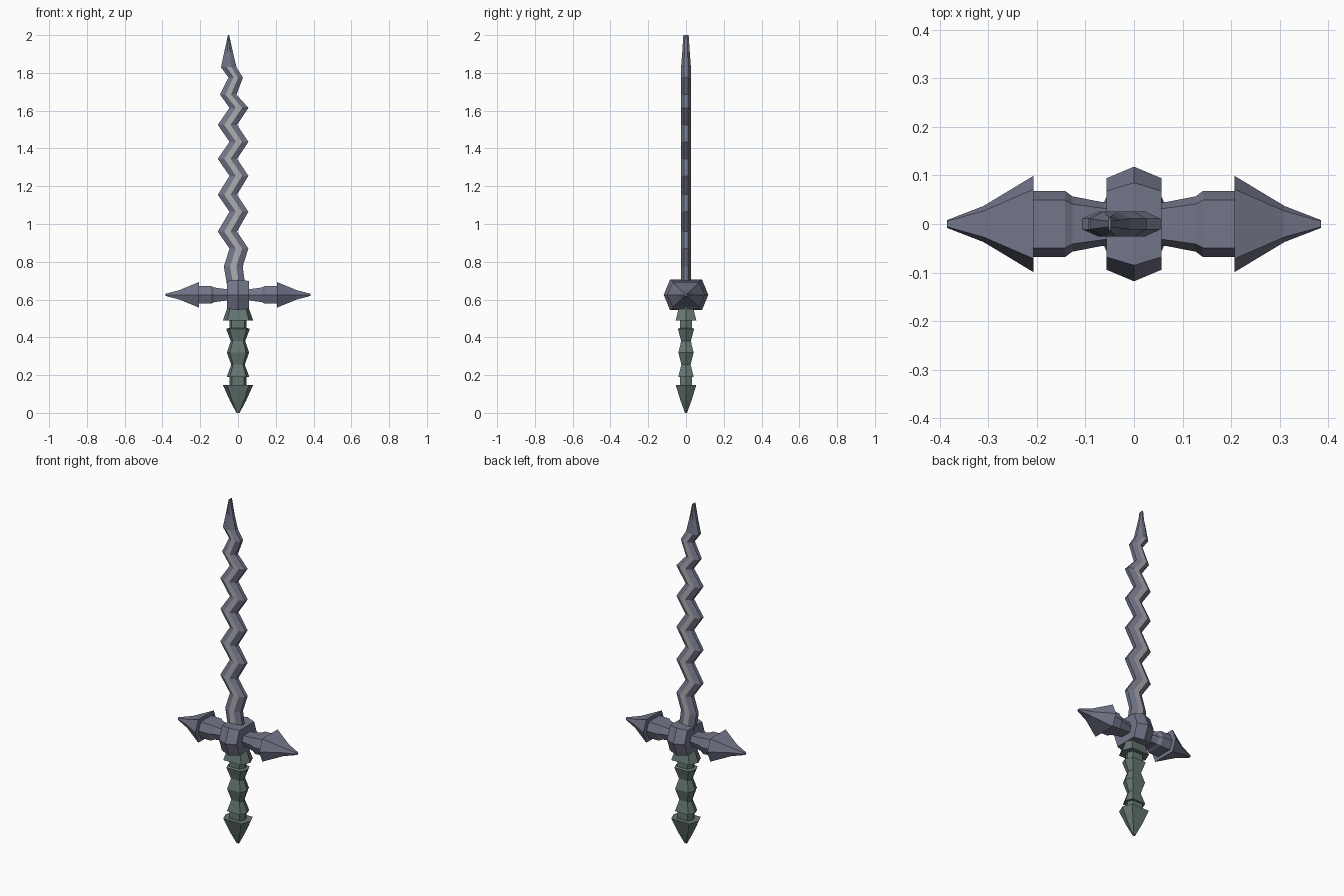
import bpy, bmesh

if "Cube" in bpy.data.objects:
    bpy.data.objects.remove(bpy.data.objects["Cube"])


def material(name, rgb):
    m = bpy.data.materials.new(name)
    m.diffuse_color = (*rgb, 1)
    m.use_nodes = True
    m.node_tree.nodes["Principled BSDF"].inputs["Base Color"].default_value = m.diffuse_color
    return m


STEEL = material("steel", (0.17, 0.18, 0.25))
FULLER = material("pale_fuller", (0.42, 0.42, 0.44))
GRIP = material("grip_green", (0.13, 0.18, 0.17))


def loft(name, rings, mats, stripe=None):
    """Skin a list of equal-length vertex rings and cap both ends."""
    bm = bmesh.new()
    rows = [[bm.verts.new(p) for p in ring] for ring in rings]
    n = len(rows[0])
    for k, (a, b) in enumerate(zip(rows, rows[1:])):
        for i in range(n):
            j = (i + 1) % n
            f = bm.faces.new((a[i], a[j], b[j], b[i]))
            if stripe and stripe(k, i):
                f.material_index = 1
    bm.faces.new(rows[0])
    bm.faces.new(rows[-1])
    bmesh.ops.recalc_face_normals(bm, faces=bm.faces[:])
    me = bpy.data.meshes.new(name)
    bm.to_mesh(me)
    bm.free()
    for m in mats:
        me.materials.append(m)
    ob = bpy.data.objects.new(name, me)
    bpy.context.collection.objects.link(ob)
    return ob


# Flattened hexagon shared by the guard and the grip
HEX = [(1, 0), (0.72, 0.68), (-0.72, 0.68), (-1, 0), (-0.72, -0.68), (-0.72 + 1.44, -0.68)]
GUARD_Z = 0.625


def along_x(x, r):
    return [(x, r * u, GUARD_Z + r * v) for u, v in HEX]


def along_z(z, r):
    return [(r * u, r * v, z) for u, v in HEX]


# Wavy blade: height, left edge, right edge, half thickness
waves = [(0.66, -0.055, 0.04), (0.775, -0.075, 0.025), (0.87, -0.045, 0.055)]
for z_left, z_right in ((0.96, 1.065), (1.155, 1.255), (1.345, 1.435), (1.525, 1.615)):
    waves += [(z_left, -0.107, -0.005), (z_right, -0.045, 0.055)]
waves += [(1.685, -0.095, -0.008), (1.775, -0.05, 0.026), (1.83, -0.09, -0.008)]
blade_rows = [(z, l, r, 0.026) for z, l, r in waves]
blade_rows += [(1.91, -0.073, -0.027, 0.02), (2.0, -0.053, -0.047, 0.014)]


def blade_ring(z, l, r, t):
    c, w = (l + r) / 2, (r - l) / 2
    s = w * 0.33
    e = t * 0.42
    return [(c + w, -e, z), (c + w, e, z), (c + s, t, z), (c - s, t, z),
            (c - w, e, z), (c - w, -e, z), (c - s, -t, z), (c + s, -t, z)]


last_wave = len(waves) - 1
loft("blade", [blade_ring(*r) for r in blade_rows], [STEEL, FULLER],
     lambda k, i: i in (2, 6) and k < last_wave)

# Guard centre block with a ridge around its middle
block = [along_x(-0.057, 0.094), along_x(0, 0.118), along_x(0.057, 0.094)]
for ring in (block[0], block[2]):
    ring[:] = [(x, y, GUARD_Z + (z - GUARD_Z) * 1.15) for x, y, z in ring]
loft("guard_block", block, [STEEL])

# Guard arms and their spear-shaped ends
ARM = [(0.04, 0.044), (0.065, 0.045), (0.127, 0.057), (0.142, 0.068), (0.207, 0.068)]
SPIKE = [(0.207, 0.099), (0.31, 0.037), (0.385, 0.008)]
for side, s in (("left", -1), ("right", 1)):
    loft("guard_arm_" + side, [along_x(s * x, r) for x, r in ARM + SPIKE], [STEEL])

# Ridged grip ending in a pointed pommel
GRIP_PROFILE = [(0, 0.008), (0.065, 0.043), (0.147, 0.08), (0.147, 0.045), (0.19, 0.045),
                (0.19, 0.06), (0.255, 0.036), (0.32, 0.059), (0.38, 0.038), (0.445, 0.063),
                (0.45, 0.046), (0.49, 0.046), (0.49, 0.08), (0.56, 0.055)]
loft("grip", [along_z(z, r) for z, r in GRIP_PROFILE], [GRIP])
